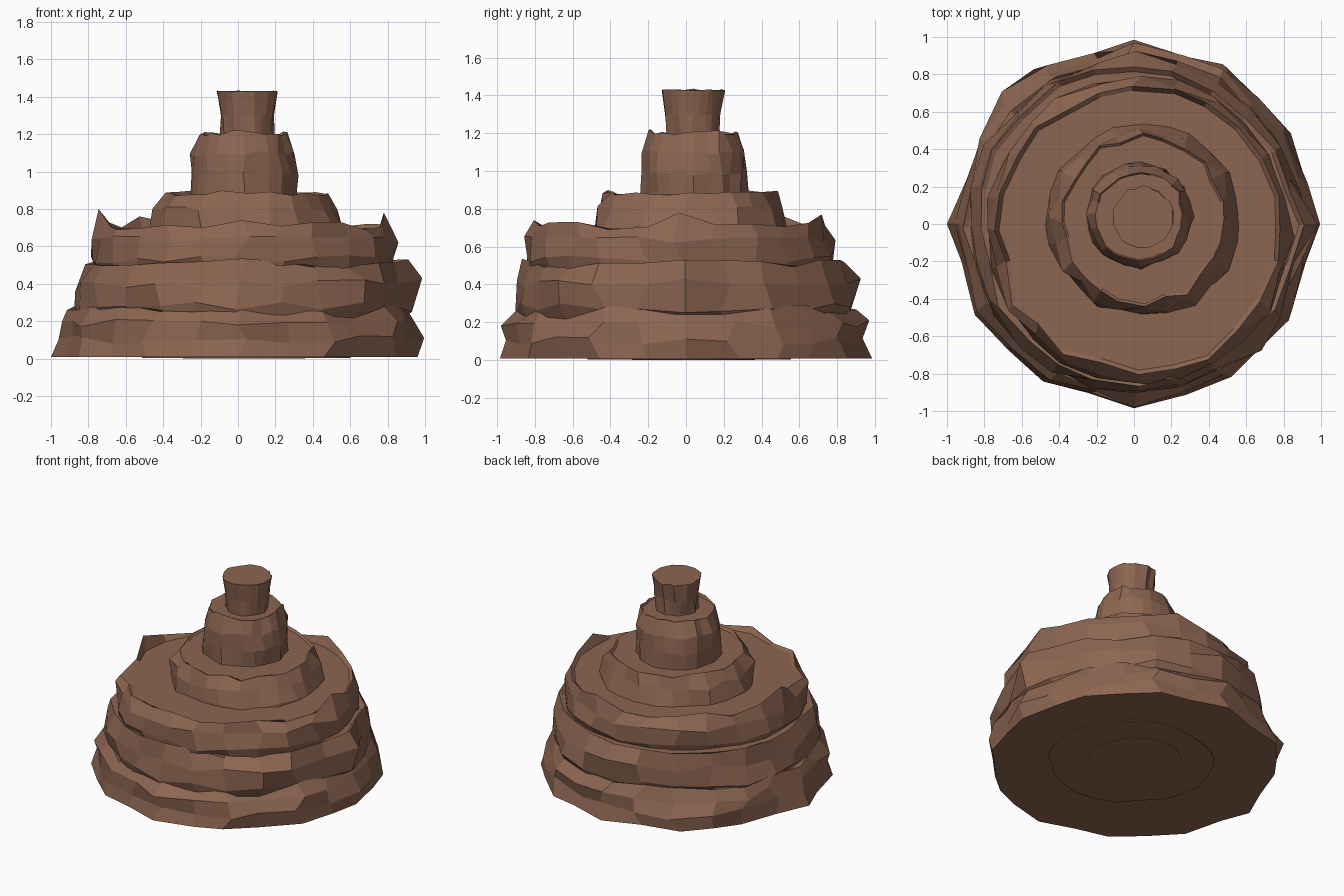
import bpy, bmesh, math, random

random.seed(11)
if "Cube" in bpy.data.objects:
    bpy.data.objects.remove(bpy.data.objects["Cube"])

rock = bpy.data.materials.new("brown rock")
rock.use_nodes = True
colour = (0.265, 0.132, 0.083, 1)
rock.diffuse_color = colour
rock.node_tree.nodes["Principled BSDF"].inputs["Base Color"].default_value = colour

SIDES = 24


def tier(name, centre, profile, cap, rough, lift, peaks={}):
    """Rough stone drum: profile is (radius, height) pairs from bottom to top,
    cap is the height of its level top inside the uneven rim.
    peaks maps (row, side) to the (radius, height) of a jutting corner."""
    bm = bmesh.new()
    rings = []
    for row, (radius, z) in enumerate(profile):
        ring = []
        for i in range(SIDES):
            a = 2 * math.pi * (i + random.uniform(-.2, .2)) / SIDES
            r = radius * (1 if i % 2 == 0 else .98) + random.uniform(-rough, rough)
            h = z + (random.uniform(-lift, lift) if row else 0)
            if (row, i) in peaks:
                r, h = peaks[row, i]
                a = 2 * math.pi * i / SIDES
            ring.append(bm.verts.new((centre[0] + r * math.cos(a),
                                      centre[1] + r * math.sin(a), h)))
        rings.append(ring)
    # Level top set just inside the rim
    rings.append([bm.verts.new((centre[0] + (v.co.x - centre[0]) * .97,
                                centre[1] + (v.co.y - centre[1]) * .97, cap))
                  for v in rings[-1]])
    for low, high in zip(rings, rings[1:]):
        for i in range(SIDES):
            j = (i + 1) % SIDES
            bm.faces.new((low[i], low[j], high[j], high[i]))
    bm.faces.new(rings[0][::-1])
    bm.faces.new(rings[-1])
    mesh = bpy.data.meshes.new(name)
    bm.to_mesh(mesh)
    bm.free()
    mesh.materials.append(rock)
    bpy.context.collection.objects.link(bpy.data.objects.new(name, mesh))


# Wide lower ledges
tier("base_ledge", (0, 0),
     [(.965, .008), (.955, .1), (.94, .19), (.895, .27)], .26, .022, .024,
     {(0, 0): (.96, .008), (1, 0): (.995, .11), (2, 0): (.93, .22),
      (0, 12): (1, .008), (1, 12): (.96, .1), (2, 12): (.94, .2),
      (0, 18): (.985, .008), (2, 18): (.98, .18), (0, 6): (.985, .008),
      (2, 6): (.97, .21), (1, 9): (1, .12)})
tier("second_ledge", (.01, -.005),
     [(.86, .2), (.9, .28), (.895, .4), (.85, .51)], .5, .026, .026,
     {(1, 0): (.92, .25), (2, 0): (.975, .43), (3, 0): (.9, .53),
      (2, 12): (.88, .36), (2, 6): (.93, .43), (2, 18): (.89, .42),
      (2, 21): (.95, .42), (1, 21): (.94, .3)})
tier("third_ledge", (.025, -.035),
     [(.79, .44), (.825, .53), (.815, .64), (.765, .71)], .695, .025, .022,
     {(3, 0): (.755, .78), (3, 12): (.77, .8), (3, 5): (.78, .77),
      (3, 18): (.77, .74), (3, 11): (.77, .74), (3, 9): (.78, .76)})

# Stepped upper stones, whose cores run down to the ground
tier("fourth_ledge", (.05, .02),
     [(.55, .003), (.52, .7), (.49, .8), (.445, .885)], .875, .022, .015)
tier("neck_stone", (.03, .045),
     [(.32, 0), (.28, .88), (.285, .99), (.277, 1.1), (.24, 1.205)],
     1.195, .014, .015)
tier("top_stone", (.05, .035),
     [(.14, 1.1), (.14, 1.2), (.148, 1.3), (.165, 1.43)], 1.43, .008, .006)
